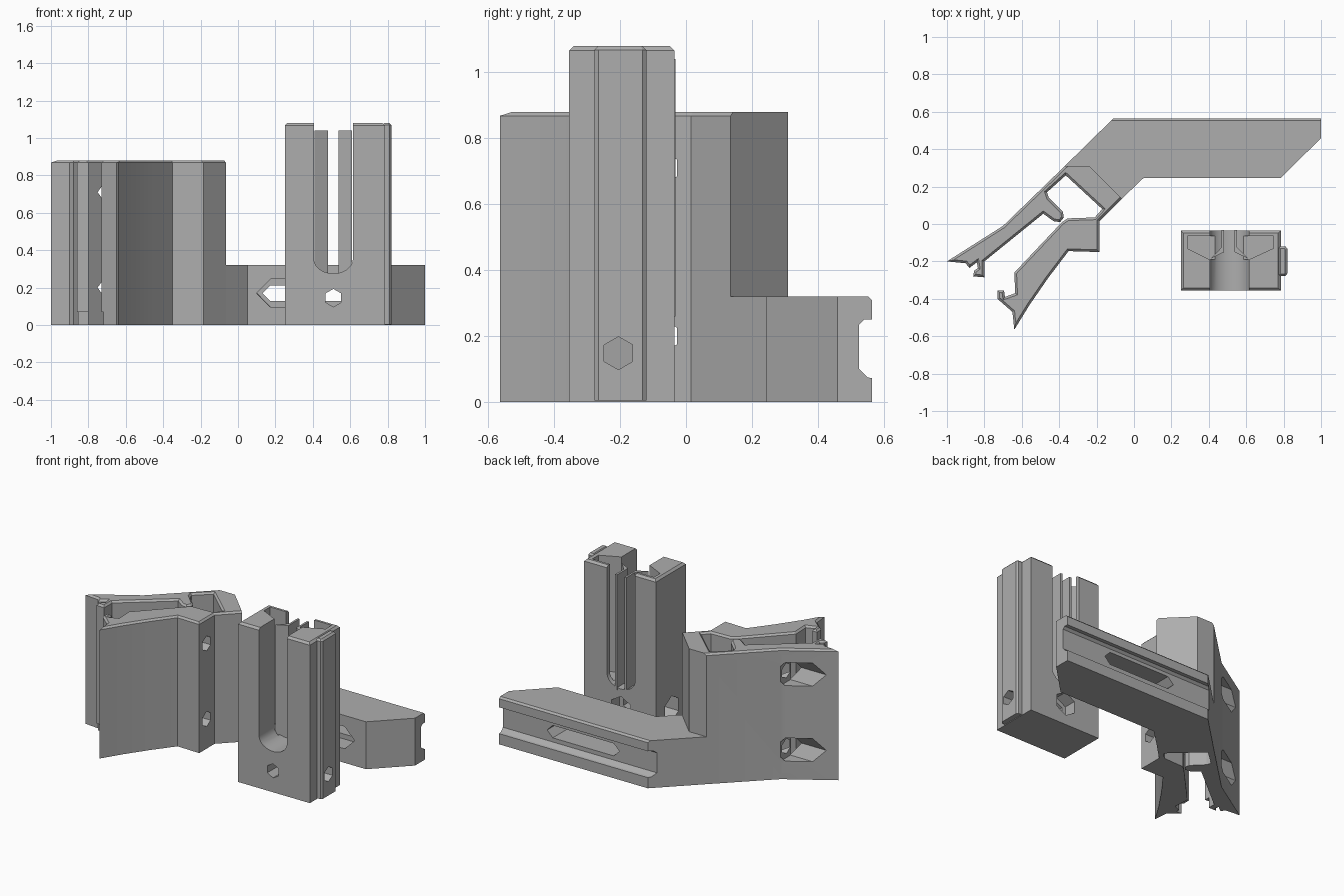
import bpy, bmesh, math

old = bpy.data.objects.get("Cube")
if old:
    bpy.data.objects.remove(old, do_unlink=True)

grey = bpy.data.materials.new("plain grey")
grey.use_nodes = True
COLOUR = (0.42, 0.42, 0.42, 1)
grey.diffuse_color = COLOUR
grey.node_tree.nodes["Principled BSDF"].inputs["Base Color"].default_value = COLOUR


def prism(name, pts, axis, lo, hi, bevel=0, keep=lambda a, b: True):
    """Extrude an outline along an axis; optionally chamfer the rim at the high end."""
    place = {"x": lambda a, b, t: (t, a, b),
             "y": lambda a, b, t: (a, t, b),
             "z": lambda a, b, t: (a, b, t)}[axis]
    bm = bmesh.new()
    ends = [[bm.verts.new(place(a, b, t)) for a, b in pts] for t in (lo, hi)]
    n = len(pts)
    bm.faces.new(ends[0])
    top = bm.faces.new(ends[1])
    for i in range(n):
        j = (i + 1) % n
        bm.faces.new((ends[0][i], ends[0][j], ends[1][j], ends[1][i]))
    bmesh.ops.recalc_face_normals(bm, faces=bm.faces)
    if bevel:
        rim = [e for e in top.edges if keep(e.verts[0].co, e.verts[1].co)]
        bmesh.ops.bevel(bm, geom=rim, offset=bevel, segments=1, affect="EDGES")
    mesh = bpy.data.meshes.new(name)
    bm.to_mesh(mesh)
    bm.free()
    mesh.materials.append(grey)
    ob = bpy.data.objects.new(name, mesh)
    bpy.context.collection.objects.link(ob)
    return ob


def rect(a0, a1, b0, b1):
    return [(a0, b0), (a1, b0), (a1, b1), (a0, b1)]


def hexagon(a, b, r, turn=0.0):
    return [(a + r * math.cos(turn + i * math.pi / 3),
             b + r * math.sin(turn + i * math.pi / 3)) for i in range(6)]


def hex_slot(x0, x1, z, h):
    return [(x0, z), (x0 + h, z - h), (x1 - h, z - h),
            (x1, z), (x1 - h, z + h), (x0 + h, z + h)]


def cut(ob, cutters):
    """Subtract the cutters one after the other and delete them."""
    for c in cutters:
        c.hide_render = True
        m = ob.modifiers.new("cut", "BOOLEAN")
        m.operation, m.solver, m.object = "DIFFERENCE", "EXACT", c
        dg = bpy.context.evaluated_depsgraph_get()
        mesh = bpy.data.meshes.new_from_object(ob.evaluated_get(dg))
        ob.modifiers.clear()
        ob.data = mesh
        bpy.data.objects.remove(c, do_unlink=True)


UP = math.pi / 2

# Clamp: two jaws joined by a thin flexing wall
clamp_outline = [
    (-.37, .31), (-.24, .31), (-.065, .135), (-.185, .015), (-.185, -.15),
    (-.35, -.145), (-.46, -.29), (-.56, -.435), (-.64, -.565),
    # lower jaw hook and inner side
    (-.65, -.47), (-.73, -.40), (-.73, -.355), (-.695, -.355), (-.69, -.39),
    (-.635, -.37), (-.64, -.26), (-.385, .01), (-.355, .03), (-.21, .035),
    # square relief, rounded stop, upper jaw
    (-.17, .08), (-.365, .26), (-.465, .17), (-.455, .14), (-.38, .065),
    (-.375, .035), (-.395, .01), (-.43, .015), (-.485, .055),
    (-.80, -.20), (-.80, -.285), (-.86, -.28), (-.855, -.25), (-.835, -.235),
    (-.84, -.205), (-.88, -.235), (-.90, -.21), (-1, -.20), (-.70, -.01)]
clamp = prism("clamp", clamp_outline, "z", 0, .88, .012,
              lambda a, b: a.y + b.y < .44)
cutters = [prism("lip_cut", rect(-.87, -.79, -.30, -.25), "z", -.1, .07),
           prism("lip_cut", rect(-.75, -.68, -.41, -.34), "z", -.1, .07)]
for z in (.20, .71):
    cutters += [prism("bolt_cut", hexagon(-.07, z, .05, UP), "x", -1.1, 0),
                prism("nut_cut", hexagon(-.07, z, .09), "x", -1.1, -.70)]
cut(clamp, cutters)

# Arm with a rear groove and a long slot
arm = prism("arm", [(-.11, .565), (1, .565), (1, .46), (.785, .245), (.05, .245),
                    (-.065, .135), (-.09, .135), (-.25, .29), (-.37, .31)],
            "z", 0, .32, .012, lambda a, b: min(a.y, b.y) > .56)
groove = [(.6, .065), (.55, .075), (.525, .10), (.525, .235), (.54, .25), (.6, .25)]
cut(arm, [prism("groove_cut", groove, "x", -.35, 1.1),
          prism("slot_cut", hex_slot(.13, .67, .17, .042), "y", 0, .7),
          prism("slot_recess_cut", hex_slot(.10, .70, .17, .075), "y", .2, .36)])

# Holder block: a tower split by a round-bottomed channel
block = prism("holder_block", rect(.25, .785, -.355, -.035), "z", 0, 1.08, .014)
r, cx = .105, .51
channel = [(cx - r, 1.2)]
channel += [(cx - r * math.cos(i * math.pi / 12), .355 - .08 * math.sin(i * math.pi / 12))
            for i in range(13)]
channel += [(cx + r, 1.2)]
cavity = [(.285, -.065), (.745, -.065), (.745, -.13),
          (.615, -.19), (.405, -.19), (.285, -.13)]
cut(block, [prism("channel_cut", channel, "y", -.5, .1),
            prism("cavity_cut", cavity, "z", .30, 1.2),
            prism("front_bolt_cut", hexagon(cx, .145, .048, UP), "y", -.5, .1),
            prism("front_nut_cut", hexagon(cx, .145, .08, UP), "y", -.12, .1),
            prism("side_bolt_cut", hexagon(-.205, .148, .05, UP), "x", .1, .9),
            prism("side_nut_cut", hexagon(-.205, .148, .085, UP), "x", .1, .36)])

# Side rail
rail = prism("side_rail", [(.77, -.278), (.81, -.278), (.82, -.265), (.82, -.132),
                           (.81, -.12), (.77, -.12)], "z", .004, 1.08, .012)
cut(rail, [prism("side_bolt_cut", hexagon(-.205, .148, .05, UP), "x", .7, .9)])

# Mirrored spring fins with barbs, standing in the channel
for side, name in ((-1, "right_fin"), (1, "left_fin")):
    fin = [(.042, -.032), (.028, -.032), (.028, -.15), (.10, -.185), (.042, -.125)]
    prism(name, [(cx + side * a, b) for a, b in fin], "z", .26, 1.04)

# Keep edges sharp, smooth the gentle curves
bpy.ops.object.select_all(action="DESELECT")
for ob in (clamp, block):
    ob.select_set(True)
bpy.context.view_layer.objects.active = clamp
bpy.ops.object.shade_smooth_by_angle(angle=math.radians(20))
